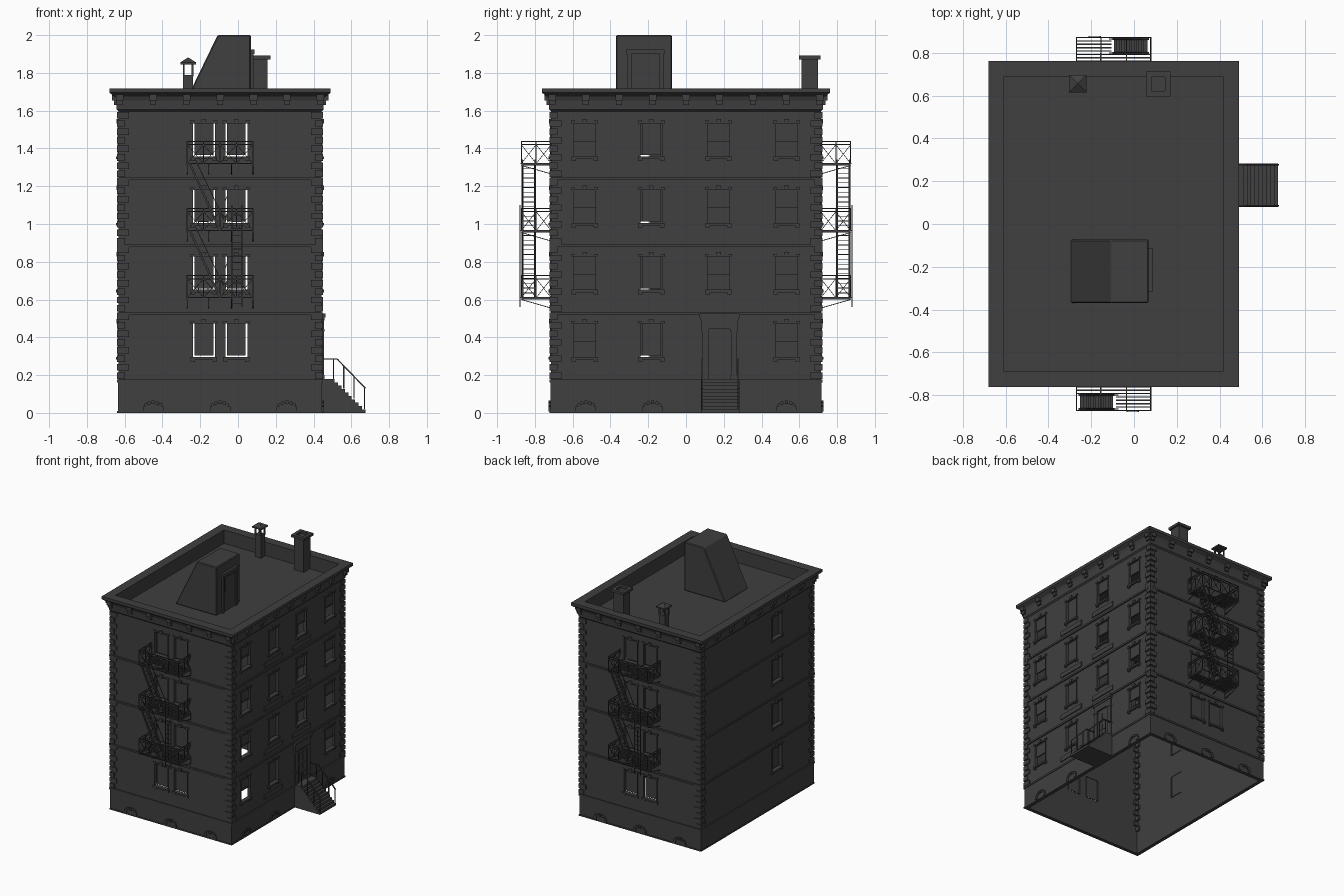
import bpy, bmesh, math
from mathutils import Matrix, Vector

cube = bpy.data.objects.get("Cube")
if cube:
    bpy.data.objects.remove(cube)

stone = bpy.data.materials.new("charcoal_stone")
stone.use_nodes = True
colour = (0.05, 0.05, 0.05, 1)
stone.diffuse_color = colour
stone.node_tree.nodes["Principled BSDF"].inputs["Base Color"].default_value = colour

CX, HX, HY = -0.095, 0.537, 0.714      # building centre and half sizes
FLOORS = [0.297, 0.652, 1.005, 1.358]  # window sill heights
WIN_W, WIN_H = 0.116, 0.175
ROOF = 1.61
WORLD = Matrix.Identity(4)


def side(turn):
    """Wall frame: x runs right along the wall, y points inward."""
    return Matrix.Translation((CX, 0, 0)) @ Matrix.Rotation(math.radians(turn), 4, 'Z')


# frame, distance to the wall face, half width of the wall
SIDES = {"front": (side(0), HY, HX), "right": (side(90), HX, HY),
         "back": (side(180), HY, HX), "left": (side(270), HX, HY)}


def box(bm, lo, hi, frame=WORLD):
    lo, hi = Vector(lo), Vector(hi)
    size = Matrix.Diagonal((*(hi - lo), 1))
    bmesh.ops.create_cube(bm, size=1, matrix=frame @ Matrix.Translation((lo + hi) / 2) @ size)


def bar(bm, a, b, t=0.005, frame=WORLD):
    a, b = Vector(a), Vector(b)
    turn = (b - a).to_track_quat('Z', 'Y').to_matrix().to_4x4()
    size = Matrix.Diagonal((t, t, (b - a).length, 1))
    bmesh.ops.create_cube(bm, size=1, matrix=frame @ Matrix.Translation((a + b) / 2) @ turn @ size)


def plate(bm, name, u0, u1, z0, z1, out, inner=0.0):
    """Block standing proud of a named wall."""
    frame, d, _ = SIDES[name]
    box(bm, (u0, -d - out, z0), (u1, -d + inner, z1), frame)


def ring(bm, z0, z1, out):
    for name, (_, _, half) in SIDES.items():
        plate(bm, name, -half - out, half + out, z0, z1, out)


def finish(bm, name):
    mesh = bpy.data.meshes.new(name)
    bm.to_mesh(mesh)
    bm.free()
    obj = bpy.data.objects.new(name, mesh)
    mesh.materials.append(stone)
    bpy.context.collection.objects.link(obj)
    return obj


# Window layout: wall, centre, sill height, has full blind
windows = []
for i, z in enumerate(FLOORS):
    for name in ("front", "back"):
        windows += [(name, u, z, True) for u in (-0.086, 0.086)]
    windows.append(("left", 0.25, z, True))
    for u in (-0.537, -0.183, 0.172, 0.532):
        if not (i == 0 and u == 0.172):
            windows.append(("right", u, z, u == -0.183))

# Hollow walls with window openings
for name, (frame, d, half) in SIDES.items():
    holes = [(u - WIN_W / 2, u + WIN_W / 2, z, z + WIN_H) for n, u, z, _ in windows if n == name]
    us = sorted({-half, half} | {h[k] for h in holes for k in (0, 1)})
    zs = sorted({0, ROOF} | {h[k] for h in holes for k in (2, 3)})
    bm = bmesh.new()
    grid = [[bm.verts.new(frame @ Vector((u, -d, z))) for u in us] for z in zs]
    for j in range(len(zs) - 1):
        for i in range(len(us) - 1):
            u, z = (us[i] + us[i + 1]) / 2, (zs[j] + zs[j + 1]) / 2
            if not any(h[0] < u < h[1] and h[2] < z < h[3] for h in holes):
                bm.faces.new((grid[j][i], grid[j][i + 1], grid[j + 1][i + 1], grid[j + 1][i]))
    solid = finish(bm, name + "_wall").modifiers.new("thickness", 'SOLIDIFY')
    solid.thickness, solid.offset = 0.02, -1

# Window surrounds, sashes and blinds
trim, sash = bmesh.new(), bmesh.new()
for name, u, z, blind in windows:
    w, top = WIN_W / 2, z + WIN_H
    plate(trim, name, u - w - 0.012, u + w + 0.012, z - 0.014, z, 0.014)
    plate(trim, name, u - w, u + w, top, top + 0.008, 0.006)
    plate(trim, name, u - 0.012, u + 0.012, top, top + 0.024, 0.012)
    for s in (-1, 1):
        a, b = sorted((u + s * (w - 0.008), u + s * (w + 0.014)))
        plate(trim, name, a, b, top, top + 0.014, 0.008)
        a, b = sorted((u + s * w, u + s * (w + 0.005)))
        plate(trim, name, a, b, z, top, 0.005)
        plate(trim, name, u + s * w - 0.012, u + s * w + 0.012, z - 0.024, z - 0.014, 0.008)
    if blind:
        plate(sash, name, u - w + 0.008, u + w - 0.008, z + 0.007, top, -0.012, 0.016)
    else:
        plate(sash, name, u - w, u + w, z + 0.085, top, -0.01, 0.014)
        plate(sash, name, u - w, u + w, z + 0.08, z + 0.09, -0.006, 0.016)
finish(trim, "window_surrounds")
finish(sash, "window_sashes")

# Panels below the middle windows
bm = bmesh.new()
for i, z in enumerate(FLOORS):
    for u in (-0.183, 0.172)[:2 if i else 1]:
        plate(bm, "right", u - 0.117, u + 0.117, z - 0.09, z - 0.053, 0.007)
finish(bm, "wall_panels")

# Plinth and floor bands
bm = bmesh.new()
ring(bm, 0, 0.165, 0.004)
ring(bm, 0, 0.01, 0.008)
for z in (0.17, 0.525, 0.885, 1.24):
    ring(bm, z - 0.008, z + 0.006, 0.009)
finish(bm, "plinth_and_bands")

# Basement windows with arched blocks
bm = bmesh.new()
for name in ("front", "back", "right"):
    spots = (-0.354, 0, 0.354) if name != "right" else (-0.53, -0.177, 0.532)
    frame, d, _ = SIDES[name]
    for u in spots:
        plate(bm, name, u - 0.034, u + 0.034, 0.01, 0.04, 0.007)
        for s in (-1, 1):
            plate(bm, name, u + s * 0.044 - 0.01, u + s * 0.044 + 0.01, 0.008, 0.035, 0.013)
        for k in range(5):
            a = math.radians(26 + 32 * k)
            p = Matrix.Translation((u + 0.042 * math.cos(a), -d, 0.03 + 0.026 * math.sin(a)))
            box(bm, (-0.008, -0.013, -0.009), (0.008, 0, 0.009),
                frame @ p @ Matrix.Rotation(math.pi / 2 - a, 4, 'Y'))
finish(bm, "basement_windows")

# Corner stones, alternating long and short
bm = bmesh.new()
for k in range(32):
    z = 0.18 + k * 0.0445
    lx, ly = (0.055, 0.035) if k % 2 else (0.035, 0.055)
    for sx in (-1, 1):
        for sy in (-1, 1):
            xs = sorted((CX + sx * (HX - lx), CX + sx * (HX + 0.008)))
            ys = sorted((sy * (HY - ly), sy * (HY + 0.008)))
            box(bm, (xs[0], ys[0], z), (xs[1], ys[1], z + 0.034))
finish(bm, "corner_stones")

# Cornice, parapet and roof: a profile swept round the building
bm = bmesh.new()
profile = [(0, 1.595), (0.01, 1.605), (0.01, 1.615), (0.014, 1.655), (0.022, 1.675), (0.036, 1.685),
           (0.048, 1.695), (0.048, 1.718), (-0.025, 1.718), (-0.025, ROOF)]
loops = [[bm.verts.new((CX + sx * (HX + o), sy * (HY + o), z))
          for sx, sy in ((-1, -1), (1, -1), (1, 1), (-1, 1))] for o, z in profile]
for a, b in zip(loops, loops[1:]):
    for i in range(4):
        j = (i + 1) % 4
        bm.faces.new((a[i], a[j], b[j], b[i]))
bm.faces.new(loops[-1])
for name, (_, _, half) in SIDES.items():
    n = int(half / 0.177)
    for k in range(-n, n + 1):
        u = k * 0.177
        plate(bm, name, u - 0.02, u + 0.02, 1.655, 1.688, 0.036)
        plate(bm, name, u - 0.016, u + 0.016, 1.63, 1.655, 0.024)
finish(bm, "cornice_and_roof")

# Stair bulkhead on the roof
bm = bmesh.new()
outline = [(-0.297, ROOF), (0.068, ROOF), (0.068, 2.0), (-0.108, 2.0)]
face = bm.faces.new([bm.verts.new((x, -0.37, z)) for x, z in outline])
new = bmesh.ops.extrude_face_region(bm, geom=[face])["geom"]
bmesh.ops.translate(bm, verts=[v for v in new if isinstance(v, bmesh.types.BMVert)], vec=(0, 0.297, 0))
bmesh.ops.recalc_face_normals(bm, faces=bm.faces[:])
finish(bm, "bulkhead").modifiers.new("soft_edges", 'BEVEL').width = 0.006
bm = bmesh.new()
for y in (-0.31, -0.14):
    box(bm, (0.066, y, ROOF), (0.082, y + 0.022, 1.91))
box(bm, (0.066, -0.315, 1.9), (0.088, -0.113, 1.925))
box(bm, (0.066, -0.288, ROOF), (0.072, -0.14, 1.9))
box(bm, (0.07, -0.268, 1.76), (0.077, -0.16, 1.88))
finish(bm, "bulkhead_door")

# Chimneys
bm = bmesh.new()
cx, cy = 0.113, 0.655
box(bm, (cx - 0.044, cy - 0.044, ROOF), (cx + 0.044, cy + 0.044, 1.875))
for s in (-1, 1):
    a, b = sorted((s * 0.032, s * 0.058))
    box(bm, (cx + a, cy - 0.058, 1.872), (cx + b, cy + 0.058, 1.892))
    box(bm, (cx - 0.058, cy + a, 1.872), (cx + 0.058, cy + b, 1.892))
finish(bm, "large_chimney")
bm = bmesh.new()
cx, cy = -0.264, 0.657
box(bm, (cx - 0.027, cy - 0.027, ROOF), (cx + 0.027, cy + 0.027, 1.79))
for sx in (-1, 1):
    for sy in (-1, 1):
        bar(bm, (cx + sx * 0.023, cy + sy * 0.023, 1.78), (cx + sx * 0.023, cy + sy * 0.023, 1.85), 0.01)
box(bm, (cx - 0.041, cy - 0.041, 1.845), (cx + 0.041, cy + 0.041, 1.856))
bmesh.ops.create_cone(bm, cap_ends=True, segments=4, radius1=0.058, radius2=0, depth=0.026,
                      matrix=Matrix.Translation((cx, cy, 1.869)) @ Matrix.Rotation(math.pi / 4, 4, 'Z'))
finish(bm, "small_chimney")

# Entrance door with pilasters and hood
bm = bmesh.new()
mid = 0.178
for s in (-1, 1):
    u = mid + s * 0.076
    plate(bm, "right", u - 0.017, u + 0.017, 0.17, 0.44, 0.012)
    plate(bm, "right", u - 0.021, u + 0.021, 0.17, 0.2, 0.015)
    plate(bm, "right", u - 0.021, u + 0.021, 0.43, 0.445, 0.015)
    for z, h in ((0.2, 0.05), (0.27, 0.05), (0.34, 0.07)):
        plate(bm, "right", mid + s * 0.022 - 0.014, mid + s * 0.022 + 0.014, z, z + h, 0.007)
plate(bm, "right", mid - 0.052, mid + 0.052, 0.17, 0.43, 0.003)
for w, z0, z1, out in ((0.095, 0.445, 0.49, 0.012), (0.1, 0.49, 0.505, 0.016), (0.106, 0.505, 0.525, 0.022)):
    plate(bm, "right", mid - w, mid + w, z0, z1, out)
finish(bm, "entrance_door")

# Stoop and hand rails
bm, rails = bmesh.new(), bmesh.new()
y0, y1 = 0.08, 0.282
box(bm, (0.44, y0, 0), (0.512, y1, 0.18))
for k in range(9):
    box(bm, (0.51, y0, 0), (0.53 + 0.018 * k, y1, 0.162 - 0.018 * k))
finish(bm, "stoop")
for y in (y0 + 0.006, y1 - 0.006):
    for a, b in (((0.442, 0.285), (0.525, 0.285)), ((0.525, 0.285), (0.675, 0.13))):
        bar(rails, (a[0], y, a[1]), (b[0], y, b[1]), 0.007, WORLD)
    for x in (0.45, 0.505, 0.56, 0.615, 0.67):
        drop = max(0, x - 0.52)
        bar(rails, (x, y, 0.17 - drop), (x, y, 0.285 - drop), 0.006)
finish(rails, "stoop_rails")

# Fire escapes on the front and back
for name in ("front", "back"):
    bm, frame = bmesh.new(), SIDES[name][0]
    W, IN, OUT, LANE = 0.174, -HY, -0.872, -0.8

    def rod(a, b, t=0.004):
        bar(bm, a, b, t, frame)

    def rail_run(a, b, n, z):
        a, b = Vector(a), Vector(b)
        for h in (0, 0.1, 0.117):
            rod((*a, z + h), (*b, z + h), 0.005)
        for k in range(n):
            p, q = a.lerp(b, k / n), a.lerp(b, (k + 1) / n)
            rod((*p, z), (*p, z + 0.117), 0.005)
            rod((*p, z), (*q, z + 0.1), 0.003)
            rod((*p, z + 0.1), (*q, z), 0.003)
        rod((*b, z), (*b, z + 0.117), 0.005)

    for level, z in enumerate((0.61, 0.965, 1.32)):
        rail_run((-W, OUT), (W, OUT), 4, z)
        for s in (-W, W):
            rail_run((s, IN), (s, OUT), 2, z)
        for k in range(11):
            y = IN + (OUT - IN) * k / 10
            rod((-W if y > LANE else 0.01, y, z), (W, y, z), 0.006)
        for u in (-W, -0.06, 0.06, W):
            rod((u, OUT, z - 0.01), (u, IN, z - 0.055))
            rod((u, IN - 0.003, z), (u, IN - 0.003, z - 0.055))
            rod((u, OUT if abs(u) > 0.1 else LANE, z - 0.006), (u, IN, z - 0.006), 0.006)
        if level:
            foot = z - 0.355
            for y in (OUT + 0.006, LANE):
                rod((-0.16, y, z), (0.0, y, foot), 0.01)
                rod((-0.13, y, z + 0.02), (0.02, y, foot + 0.06))
            for k in range(1, 14):
                f = k / 14
                u, h = -0.16 + 0.16 * f, z - 0.355 * f
                box(bm, (u - 0.009, OUT + 0.006, h - 0.002), (u + 0.009, LANE, h + 0.002), frame)
    for u in (0.063, 0.115):
        rod((u, OUT - 0.006, 0.56), (u, OUT - 0.006, 1.1), 0.005)
    for k in range(15):
        z = 0.58 + 0.036 * k
        rod((0.063, OUT - 0.006, z), (0.115, OUT - 0.006, z))
    finish(bm, name + "_fire_escape")
